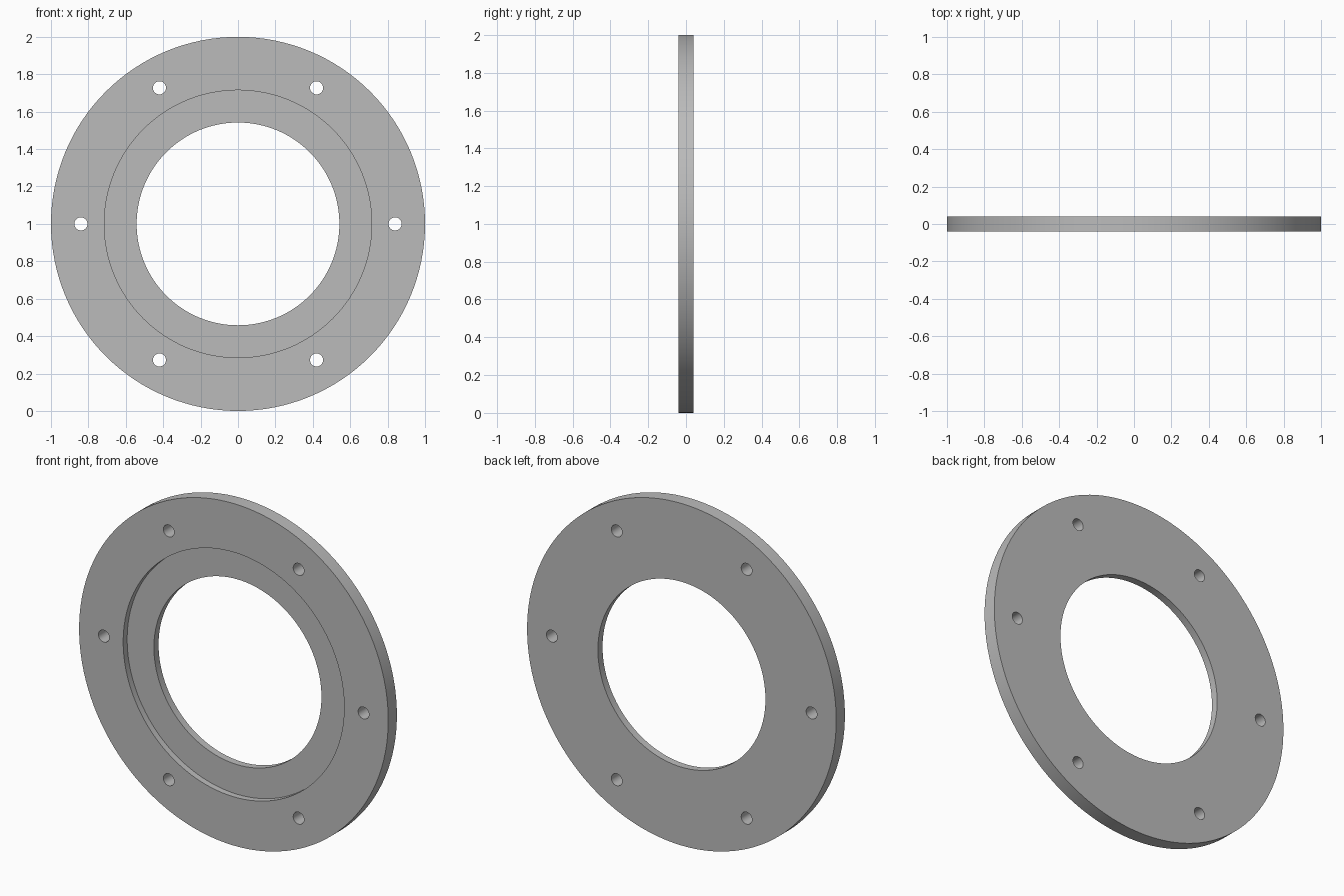
import bpy
from math import cos, sin, pi, radians

if "Cube" in bpy.data.objects:
    bpy.data.objects.remove(bpy.data.objects["Cube"])

HALF = 0.04            # half the plate thickness
RECESS_FLOOR = -0.003  # y of the step inside the front recess
BOLT_CIRCLE = 0.84

grey = bpy.data.materials.new("plain grey")
grey.use_nodes = True
colour = (0.5, 0.5, 0.5, 1)
grey.diffuse_color = colour
grey.node_tree.nodes["Principled BSDF"].inputs["Base Color"].default_value = colour


def disc(name, radius, y0, y1, x=0, z=1, sides=128):
    """Cylinder along y, from y0 to y1."""
    bpy.ops.mesh.primitive_cylinder_add(
        vertices=sides, radius=radius, depth=y1 - y0,
        location=(x, (y0 + y1) / 2, z), rotation=(pi / 2, 0, 0))
    obj = bpy.context.object
    obj.name = name
    obj.data.materials.append(grey)
    return obj


def cut(target, cutter):
    """Subtract the cutter from the target and discard it."""
    mod = target.modifiers.new("cut", "BOOLEAN")
    mod.operation = "DIFFERENCE"
    mod.solver = "EXACT"
    mod.object = cutter
    bpy.context.view_layer.objects.active = target
    bpy.ops.object.modifier_apply(modifier=mod.name)
    bpy.data.objects.remove(cutter)


# Flange plate with its front recess and central bore
flange = disc("flange_ring", 1, -HALF, HALF)
cut(flange, disc("recess_cutter", 0.715, -0.1, RECESS_FLOOR))
cut(flange, disc("bore_cutter", 0.542, -0.2, 0.2))

# Six evenly spaced bolt holes
for i in range(6):
    a = i * pi / 3
    cut(flange, disc("bolt_hole_cutter", 0.035, -0.2, 0.2,
                     BOLT_CIRCLE * cos(a), 1 + BOLT_CIRCLE * sin(a), 32))

# Smooth round walls, crisp edges
bpy.ops.object.select_all(action="DESELECT")
flange.select_set(True)
bpy.context.view_layer.objects.active = flange
bpy.ops.object.shade_smooth_by_angle(angle=radians(30))
